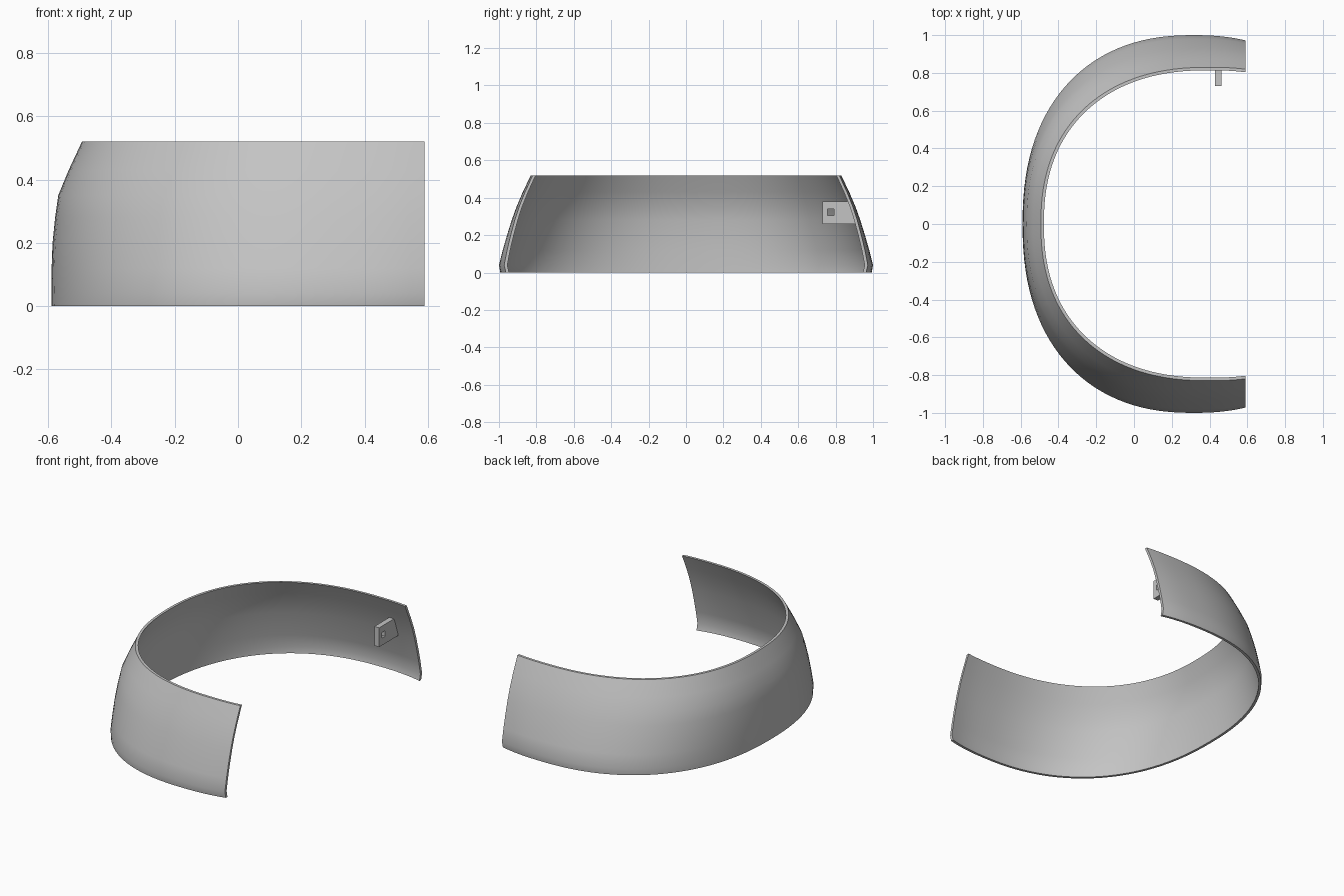
import bpy, bmesh
from math import acos, cos, sin, pi, radians, copysign

cube = bpy.data.objects.get("Cube")
if cube:
    bpy.data.objects.remove(cube)

grey = bpy.data.materials.new("plain grey")
grey.use_nodes = True
colour = (0.55, 0.55, 0.55, 1)
grey.diffuse_color = colour
grey.node_tree.nodes["Principled BSDF"].inputs["Base Color"].default_value = colour


def finish(name, bm, smooth):
    bmesh.ops.recalc_face_normals(bm, faces=bm.faces)
    mesh = bpy.data.meshes.new(name)
    bm.to_mesh(mesh)
    bm.free()
    mesh.materials.append(grey)
    obj = bpy.data.objects.new(name, mesh)
    bpy.context.collection.objects.link(obj)
    if smooth:
        bpy.ops.object.select_all(action='DESELECT')
        obj.select_set(True)
        bpy.context.view_layer.objects.active = obj
        bpy.ops.object.shade_smooth_by_angle(angle=radians(35))
    return obj


# Curved shell: C-shaped superelliptic arcs, each level is (z, back x, half width)
END_X, WALL, STEPS, FULLNESS = 0.59, 0.016, 72, 2.3
levels = [(0, -0.59, 0.993), (0.04, -0.59, 1.0), (0.12, -0.589, 0.98),
          (0.20, -0.586, 0.957), (0.28, -0.578, 0.932), (0.35, -0.568, 0.907),
          (0.43, -0.535, 0.873), (0.52, -0.493, 0.83)]


def rounded(v):
    return copysign(abs(v) ** (2 / FULLNESS), v)


def arc(bm, z, back, half, inset):
    centre = 0.31 + 0.09 * z / 0.52
    a, b = centre - back - inset, half - inset
    start = acos(((END_X - centre) / a) ** (FULLNESS / 2))
    angles = [start + (2 * pi - 2 * start) * i / STEPS for i in range(STEPS + 1)]
    return [bm.verts.new((centre + a * rounded(cos(t)), b * rounded(sin(t)), z))
            for t in angles]


bm = bmesh.new()
loop = [arc(bm, *lv, 0) for lv in levels] + [arc(bm, *lv, WALL) for lv in reversed(levels)]
count = len(loop)
for k in range(count):
    p, q = loop[k], loop[(k + 1) % count]
    for i in range(STEPS):
        bm.faces.new((p[i], p[i + 1], q[i + 1], q[i]))
# End caps, a strip of quads between the outer and inner wall
for i in (0, STEPS):
    for k in range(len(levels) - 1):
        bm.faces.new([loop[j][i] for j in (k, k + 1, count - 2 - k, count - 1 - k)])
finish("curved_shell", bm, True)

# Mounting tab on the inner wall, with a square hole through it
outline = [(0.73, 0.26), (0.925, 0.26), (0.885, 0.38), (0.73, 0.38)]
hole = [(0.757, 0.305), (0.79, 0.305), (0.79, 0.34), (0.757, 0.34)]
bm = bmesh.new()
rings = [[bm.verts.new((x, y, z)) for y, z in shape]
         for x, shape in ((0.43, outline), (0.463, outline), (0.463, hole), (0.43, hole))]
for k in range(4):
    p, q = rings[k], rings[(k + 1) % 4]
    for i in range(4):
        j = (i + 1) % 4
        bm.faces.new((p[i], p[j], q[j], q[i]))
finish("mounting_tab", bm, False)
